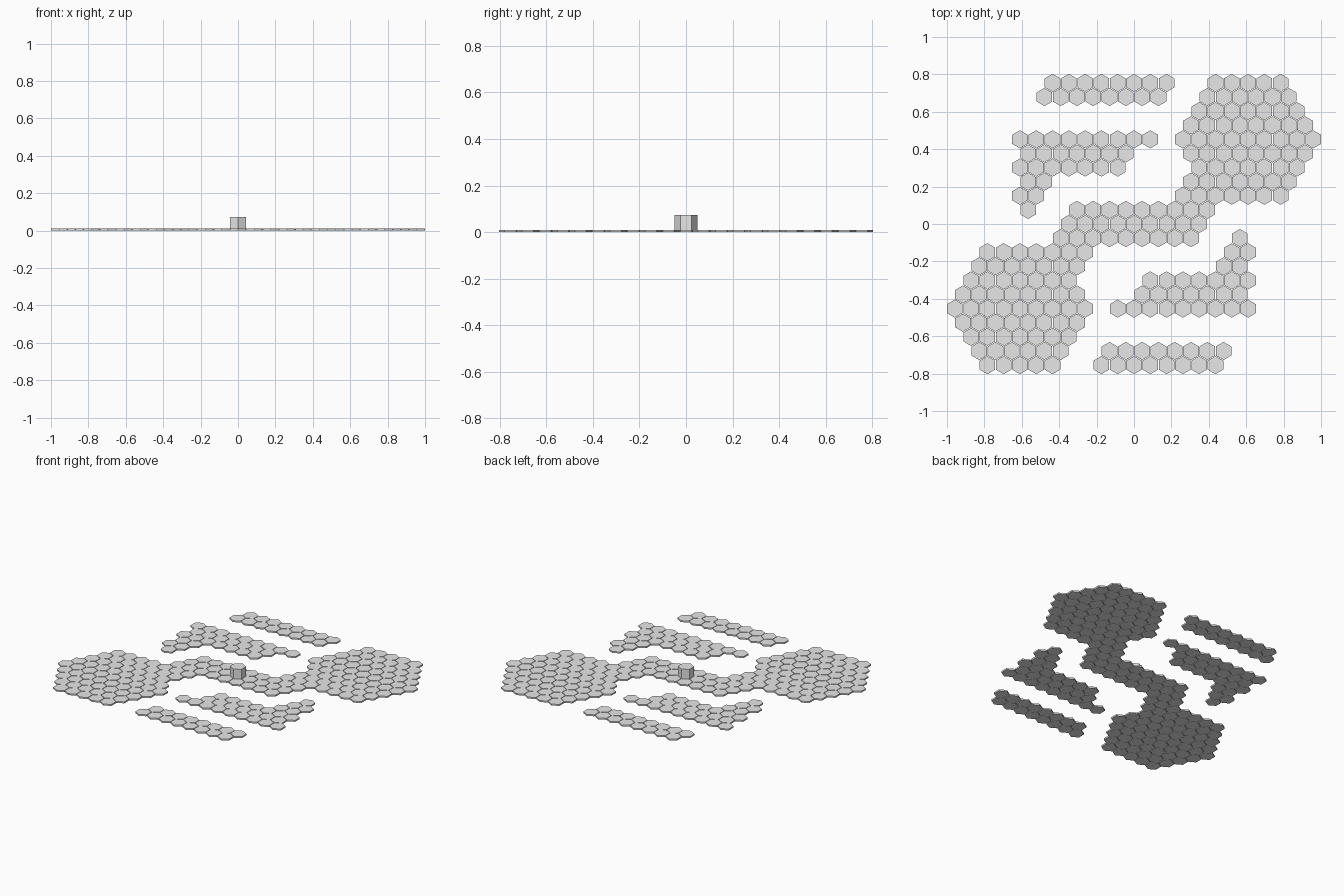
import bpy
import bmesh
from math import radians, sqrt
from mathutils import Matrix, Vector

cube = bpy.data.objects.get("Cube")
if cube:
    bpy.data.objects.remove(cube, do_unlink=True)

STEP = 0.0871                      # distance between neighbouring tile centres
ROW = STEP * sqrt(3) / 2           # distance between rows
RADIUS = 0.0483                    # slightly small, leaving thin gaps
THICK = 0.01
BLOCK_TOP = 0.073

grey = bpy.data.materials.new("light_grey")
grey.use_nodes = True
colour = (0.8, 0.8, 0.8, 1)
grey.diffuse_color = colour
grey.node_tree.nodes["Principled BSDF"].inputs["Base Color"].default_value = colour


def add_hex(bm, x, y, bottom, top):
    """Add a hexagonal prism with a corner pointing along y."""
    place = Matrix.Translation(Vector((x, y, (bottom + top) / 2)))
    bmesh.ops.create_cone(bm, cap_ends=True, segments=6, radius1=RADIUS,
                          radius2=RADIUS, depth=top - bottom,
                          matrix=place @ Matrix.Rotation(radians(60), 4, 'Z'))


def finish(bm, name):
    mesh = bpy.data.meshes.new(name)
    bm.to_mesh(mesh)
    bm.free()
    mesh.materials.append(grey)
    obj = bpy.data.objects.new(name, mesh)
    bpy.context.collection.objects.link(obj)
    return obj


def tile_field(name, rows, turn=1):
    """Lay rows of tiles, each given as (row, first, last); turn=-1 is a half turn."""
    bm = bmesh.new()
    for row, first, last in rows:
        for i in range(round(last - first) + 1):
            add_hex(bm, turn * (first + i) * STEP, turn * row * ROW, 0, THICK)
    return finish(bm, name)


# Round end field, spanning from the outer row down to the path
end_field = [(10, 5, 9), (9, 4.5, 9.5), (8, 4, 10), (7, 3.5, 10.5), (6, 3, 11),
             (5, 3.5, 10.5), (4, 4, 10), (3, 3.5, 9.5), (2, 3, 9)]
# Hooked island beside the path
hooked_island = [(6, -7, 1), (5, -6.5, -0.5), (4, -7, -1), (3, -6.5, -5.5),
                 (2, -7, -6), (1, -6.5, -6.5)]
# Straight outer strip
outer_strip = [(10, -5, 2), (9, -5.5, 1.5)]

for side, turn in (("back", 1), ("front", -1)):
    tile_field(side + "_end_field", end_field, turn)
    tile_field(side + "_hooked_island", hooked_island, turn)
    tile_field(side + "_outer_strip", outer_strip, turn)

# Path joining the two end fields
tile_field("middle_path", [(1, -3.5, 4.5), (0, -4, 4), (-1, -4.5, 3.5)])

# Raised block on the central tile
bm = bmesh.new()
add_hex(bm, 0, 0, THICK, BLOCK_TOP)
finish(bm, "centre_block")
